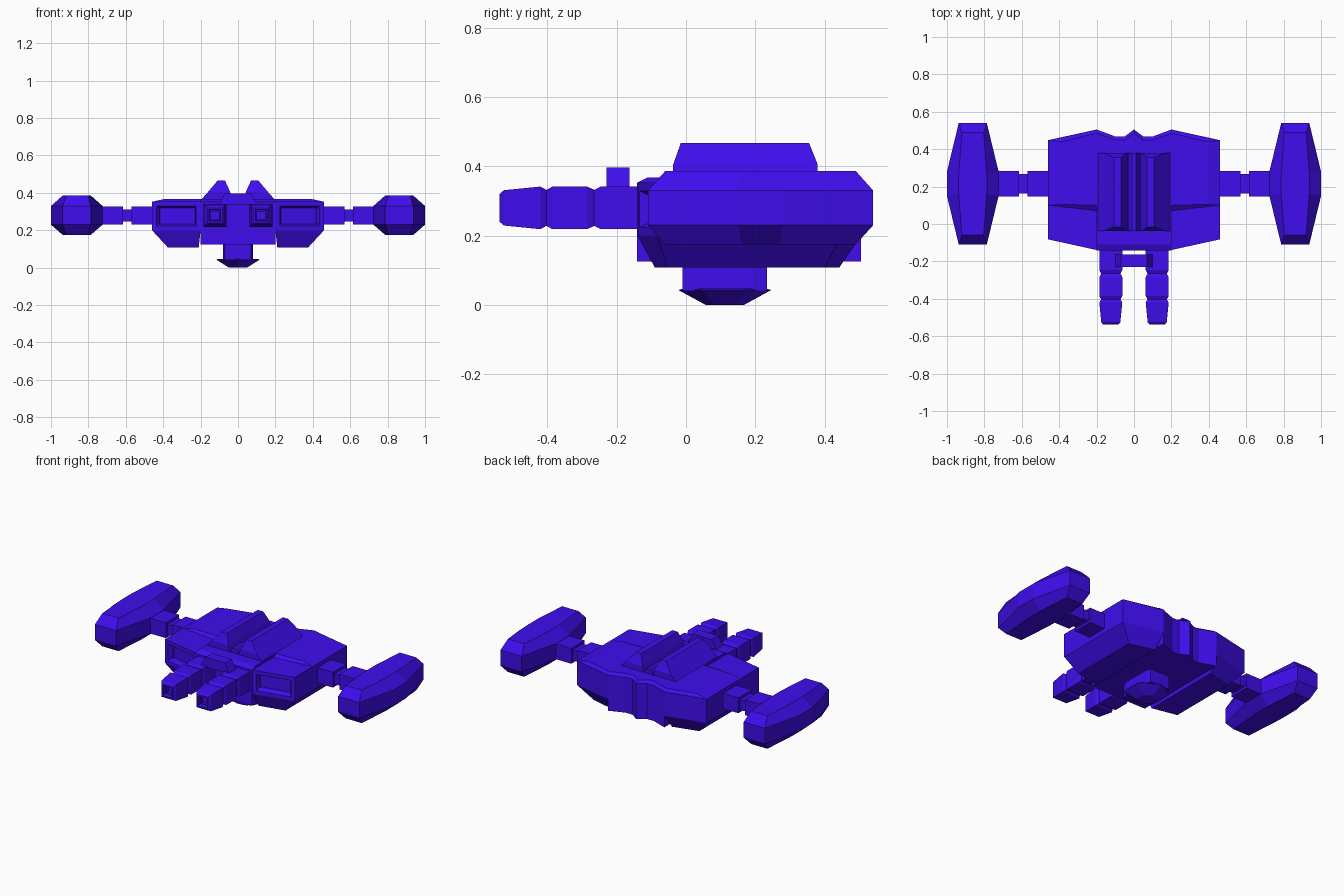
import bpy, bmesh
from mathutils import Vector

if "Cube" in bpy.data.objects:
    bpy.data.objects.remove(bpy.data.objects["Cube"])

MAT = bpy.data.materials.new("violet_blue")
MAT.diffuse_color = (0.05, 0.004, 0.85, 1)
MAT.use_nodes = True
MAT.node_tree.nodes["Principled BSDF"].inputs["Base Color"].default_value = MAT.diffuse_color


def loft(name, rings, mirror=False, recess=None):
    """Skin matching rings of points, cap both ends; recess = (direction, [(inset, depth)...])."""
    bm = bmesh.new()
    vs = [[bm.verts.new(p) for p in r] for r in rings]
    n = len(rings[0])
    for a, b in zip(vs, vs[1:]):
        for i in range(n):
            j = (i + 1) % n
            bm.faces.new((a[i], a[j], b[j], b[i]))
    bm.faces.new(vs[0])
    bm.faces.new(vs[-1])
    bmesh.ops.recalc_face_normals(bm, faces=bm.faces)
    if recess:
        d = Vector(recess[0])
        bm.normal_update()
        face = max(bm.faces, key=lambda f: f.normal.dot(d))
        for inset, depth in recess[1]:
            bmesh.ops.inset_individual(bm, faces=[face], thickness=inset, depth=depth)
    me = bpy.data.meshes.new(name)
    bm.to_mesh(me)
    bm.free()
    me.materials.append(MAT)
    ob = bpy.data.objects.new(name, me)
    bpy.context.collection.objects.link(ob)
    if mirror:
        ob.modifiers.new("mirror", 'MIRROR').use_mirror_merge = False
    return ob


def layer(pts, z):
    return [(x, y, z) for x, y in pts]


def rect(x0, x1, y0, y1):
    return [(x0, y0), (x1, y0), (x1, y1), (x0, y1)]


def box(name, x0, x1, y0, y1, z0, z1, mirror=False):
    return loft(name, [layer(rect(x0, x1, y0, y1), z0), layer(rect(x0, x1, y0, y1), z1)], mirror)


# central hull with notched stern
half = [(0.2, -0.142), (0.2, 0.505), (0.1, 0.468), (0.05, 0.468)]
hull = half + [(0, 0.505)] + [(-x, y) for x, y in reversed(half)]
top = [(x, -0.11 if y < 0 else y - 0.02) for x, y in hull]
loft("central_hull", [layer(hull, 0.125), layer(hull, 0.352), layer(top, 0.368)])

# side hulls with tapered belly and a recessed front intake
side = [(0.2, -0.139), (0.46, -0.082), (0.46, 0.448), (0.2, 0.505)]
belly = [(0.21, -0.09), (0.375, -0.055), (0.375, 0.40), (0.21, 0.442)]
loft("side_hull", [layer(side, 0.2), layer(side, 0.353)], True,
     ((0, -1, 0), [(0.034, 0), (0.015, -0.02), (0.0, -0.02)]))
loft("side_belly", [layer(belly, 0.108), layer(side, 0.2)], True)
deck = [(0.2, 0.07), (0.46, 0.1), (0.46, 0.448), (0.2, 0.505)]
deck_top = [(0.2, 0.1), (0.39, 0.105), (0.39, 0.44), (0.2, 0.485)]
loft("side_deck", [layer(deck, 0.352), layer(deck_top, 0.368)], True)

# twin dorsal ridges and the low spine between them
loft("dorsal_ridge", [layer(rect(0.03, 0.2, -0.037, 0.38), 0.36),
                      layer(rect(0.042, 0.16, -0.037, 0.38), 0.405),
                      layer(rect(0.07, 0.108, -0.015, 0.355), 0.467)], True)
loft("dorsal_spine", [layer(rect(-0.035, 0.035, -0.037, 0.38), 0.36),
                      layer(rect(-0.012, 0.012, -0.037, 0.38), 0.397)])

# twin forward cannons with necked segments and hollow muzzles
profile = [(-0.10, 0.0615), (-0.245, 0.0615), (-0.265, 0.052), (-0.285, 0.0615),
           (-0.385, 0.0615), (-0.403, 0.052), (-0.42, 0.0615), (-0.525, 0.051), (-0.538, 0.04)]
rings = [[(0.124 + sx * r, y, 0.28 + sz * r) for sx, sz in ((-1, -1), (1, -1), (1, 1), (-1, 1))]
         for y, r in profile]
loft("cannon", rings, True, ((0, -1, 0), [(0.012, 0), (0.006, -0.02), (0.008, 0), (0.0, -0.02)]))
loft("cannon_bridge", [layer(rect(-0.103, 0.103, -0.23, -0.163), 0.335),
                       layer(rect(-0.07, 0.07, -0.23, -0.163), 0.397)])

# wing struts with a narrow joint
box("strut_inner", 0.45, 0.57, 0.147, 0.283, 0.23, 0.328, True)
box("strut_joint", 0.56, 0.625, 0.163, 0.268, 0.246, 0.312, True)
box("strut_outer", 0.615, 0.76, 0.147, 0.283, 0.23, 0.328, True)


# wingtip pods
def pod_outline(end, mid, y_end, y_mid):
    q = [(mid, y_mid), (end, y_end), (-end, y_end), (-mid, y_mid),
         (-mid, -y_mid), (-end, -y_end), (end, -y_end), (mid, -y_mid)]
    return [(0.862 + x, 0.215 + y) for x, y in q]


wide = pod_outline(0.075, 0.138, 0.325, 0.065)
slim = pod_outline(0.058, 0.075, 0.275, 0.055)
loft("wing_pod", [layer(slim, 0.175), layer(wide, 0.23), layer(wide, 0.33), layer(slim, 0.386)], True)

# belly turret: column and hexagonal dish
col = [(0.08, 0.081), (0.07, 0.122), (-0.07, 0.122), (-0.08, 0.081),
       (-0.08, -0.081), (-0.07, -0.122), (0.07, -0.122), (0.08, -0.081)]
col = [(x, y + 0.112) for x, y in col]
loft("turret_column", [layer(col, 0.04), layer(col, 0.14)])


def hexagon(r):
    q = [(0, 1), (0.87, 0.5), (0.87, -0.5), (0, -1), (-0.87, -0.5), (-0.87, 0.5)]
    return [(x * r, 0.112 + y * r) for x, y in q]


loft("turret_dish", [layer(hexagon(0.055), 0.0), layer(hexagon(0.134), 0.043), layer(hexagon(0.12), 0.047)])
